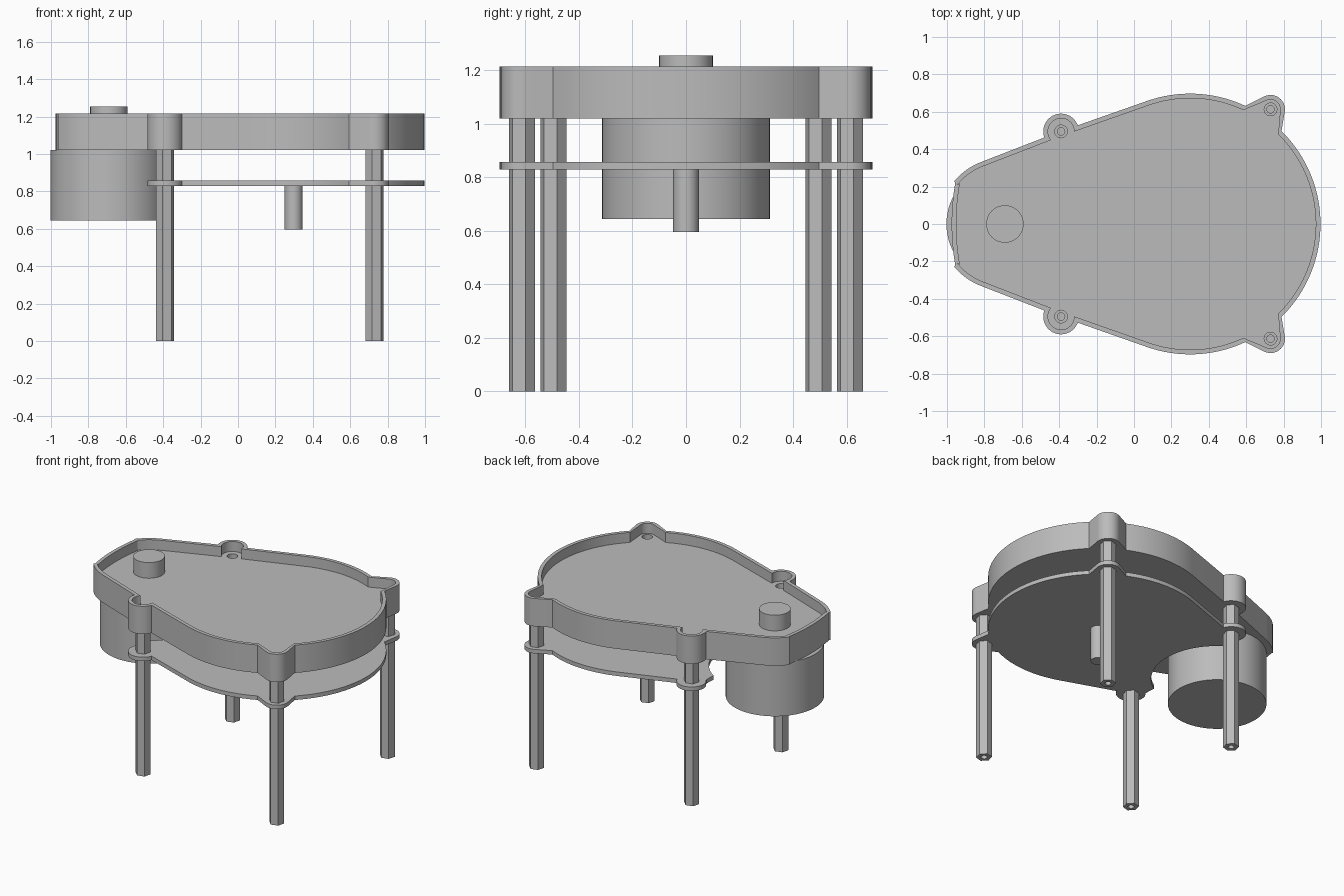
import bpy
import bmesh
from math import sin, cos, asin, radians, degrees

if "Cube" in bpy.data.objects:
    bpy.data.objects.remove(bpy.data.objects["Cube"], do_unlink=True)

grey = bpy.data.materials.new("plain_grey")
grey.use_nodes = True
COLOUR = (0.5, 0.5, 0.5, 1)
grey.diffuse_color = COLOUR
grey.node_tree.nodes["Principled BSDF"].inputs["Base Color"].default_value = COLOUR

# Shared layout
HUB = (0.3, 0)
MOTOR = (-0.69, 0)
REAR_POST = (-0.39, 0.495)
FRONT_POST = (0.73, 0.613)
TRAY_Z, FLOOR_Z, RIM_Z = 1.02, 1.145, 1.215


def arc(centre, r, start, end, n):
    angles = [radians(start + (end - start) * i / n) for i in range(n + 1)]
    return [(centre[0] + r * cos(a), centre[1] + r * sin(a)) for a in angles]


def circle(centre, r, n=48, turn=0):
    return arc(centre, r, turn, turn + 360, n)[:-1]


def mirrored(half):
    return half + [(x, -y) for x, y in reversed(half) if abs(y) > 0.0001]


def prism(name, outline, z0, z1):
    bm = bmesh.new()
    face = bm.faces.new([bm.verts.new((x, y, z0)) for x, y in outline])
    top = bmesh.ops.extrude_face_region(bm, geom=[face])["geom"]
    bmesh.ops.translate(bm, vec=(0, 0, z1 - z0),
                        verts=[v for v in top if isinstance(v, bmesh.types.BMVert)])
    bmesh.ops.recalc_face_normals(bm, faces=bm.faces[:])
    mesh = bpy.data.meshes.new(name)
    bm.to_mesh(mesh)
    bm.free()
    mesh.materials.append(grey)
    obj = bpy.data.objects.new(name, mesh)
    bpy.context.collection.objects.link(obj)
    return obj


def cut(obj, cutter):
    cutter.hide_render = True
    mod = obj.modifiers.new("cut", 'BOOLEAN')
    mod.operation = 'DIFFERENCE'
    mod.solver = 'EXACT'
    mod.object = cutter
    with bpy.context.temp_override(object=obj, active_object=obj):
        bpy.ops.object.modifier_apply(modifier=mod.name)
    bpy.data.objects.remove(cutter, do_unlink=True)


def round_end(t=0):
    """Half outline of the wide end with both post lugs, inset by t."""
    r_lug = 0.095 - t
    spread = degrees(asin(t / r_lug))
    return (arc(HUB, 0.697 - t, 0, 45.5, 24)
            + arc(FRONT_POST, 0.077 - t, -10, 114, 14)
            + arc(HUB, 0.697 - t, 65, 110, 20)
            + arc(REAR_POST, r_lug, 20 - spread, 200 + spread, 24))


def tray_outline(t=0):
    return mirrored(round_end(t)
                    + arc(MOTOR, 0.355 - t, 110, 140, 10)
                    + arc(HUB, 1.275 - t, 170, 180, 6))


posts = [(f"{end}_{side}", (x, y * s))
         for end, (x, y) in (("wide_end", FRONT_POST), ("narrow_end", REAR_POST))
         for side, s in (("left", 1), ("right", -1))]

# Tray with recessed floor and screw holes
tray = prism("tray", tray_outline(), TRAY_Z, RIM_Z)
cut(tray, prism("pocket_cutter", tray_outline(0.025), FLOOR_Z, RIM_Z + 0.1))
for label, at in posts:
    cut(tray, prism("hole_cutter", circle(at, 0.034, 24), TRAY_Z - 0.1, RIM_Z))

# Lower plate, scooped out around the motor
plate_half = round_end()
while plate_half[-1][0] > -0.5 and plate_half[-1][1] < 0.44:
    plate_half.pop()
plate_half += [(-0.457, 0.428)] + arc(MOTOR, 0.42, 57, 0, 24)
plate = prism("lower_plate", mirrored(plate_half), 0.83, 0.858)

# Hexagonal standoff legs with a bore
for label, at in posts:
    leg = prism("leg_" + label, circle(at, 0.05, 6, 15), 0, TRAY_Z)
    cut(leg, prism("bore_cutter", circle(at, 0.02, 20), -0.1, TRAY_Z + 0.1))

# Motor, its shaft and the output peg
prism("motor_body", circle(MOTOR, 0.313, 72), 0.645, TRAY_Z)
prism("motor_shaft", circle(MOTOR, 0.1), FLOOR_Z, 1.255)
prism("output_peg", circle((0.297, 0), 0.048), 0.595, 0.83)

# Smooth the curved walls, keep the corners crisp
bpy.ops.object.select_all(action='DESELECT')
for obj in bpy.context.collection.objects:
    if obj.type == 'MESH' and grey.name in obj.data.materials:
        obj.select_set(True)
        bpy.context.view_layer.objects.active = obj
bpy.ops.object.shade_smooth_by_angle(angle=radians(30))
